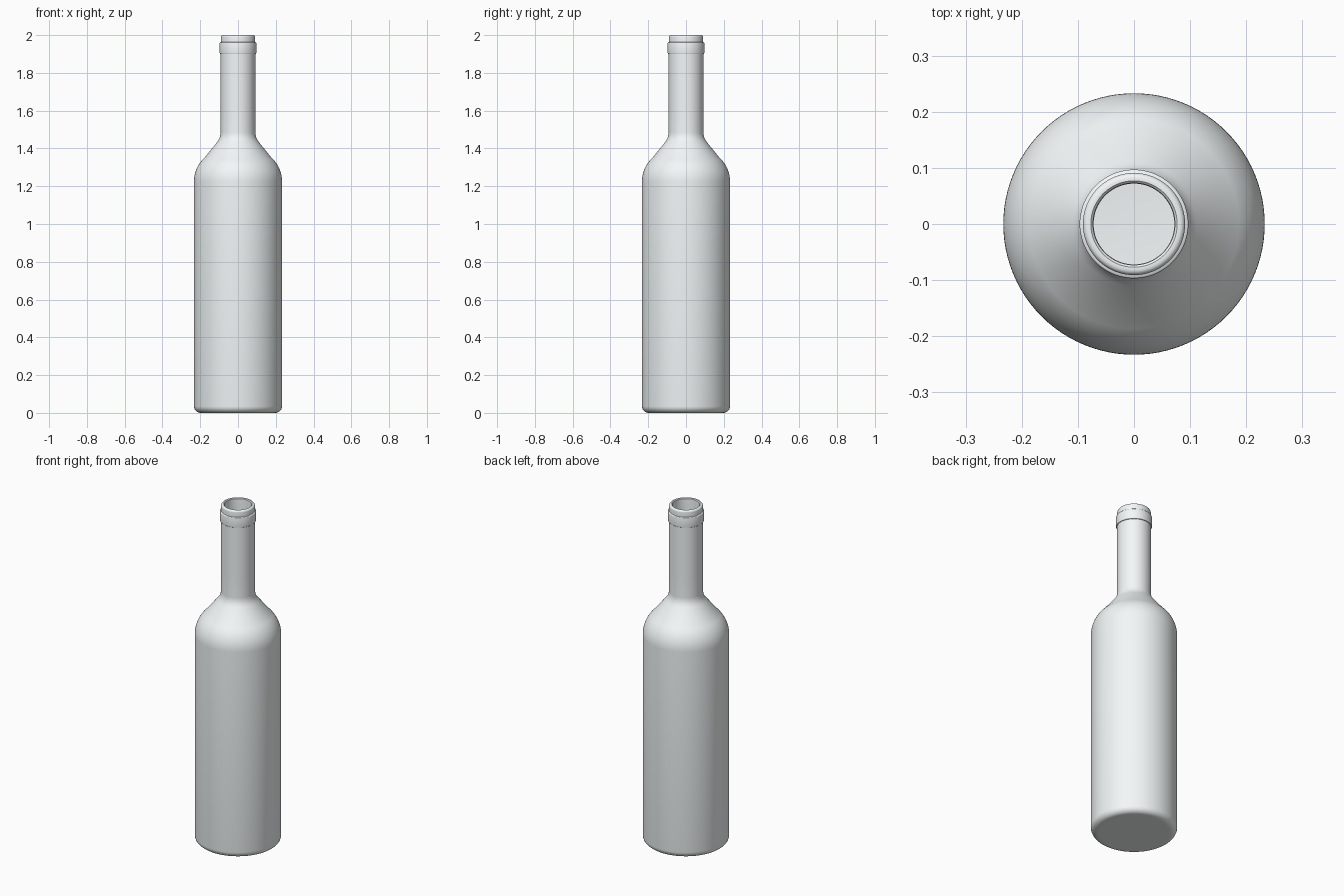
import bpy, bmesh, math

if "Cube" in bpy.data.objects:
    bpy.data.objects.remove(bpy.data.objects["Cube"])

SEGMENTS = 96


def lathe(name, profile, color):
    """Spin a (radius, height) profile around the z axis."""
    bm = bmesh.new()
    verts = [bm.verts.new((r, 0, z)) for r, z in profile]
    edges = [bm.edges.new(p) for p in zip(verts, verts[1:])]
    bmesh.ops.spin(bm, geom=verts + edges, cent=(0, 0, 0), axis=(0, 0, 1),
                   angle=2 * math.pi, steps=SEGMENTS, use_duplicate=False)
    bmesh.ops.remove_doubles(bm, verts=bm.verts, dist=1e-5)
    bmesh.ops.recalc_face_normals(bm, faces=bm.faces)
    mesh = bpy.data.meshes.new(name)
    bm.to_mesh(mesh)
    bm.free()
    obj = bpy.data.objects.new(name, mesh)
    bpy.context.collection.objects.link(obj)
    mat = bpy.data.materials.new(name + "_glass")
    mat.diffuse_color = color
    mat.use_nodes = True
    mat.node_tree.nodes["Principled BSDF"].inputs["Base Color"].default_value = mat.diffuse_color
    mesh.materials.append(mat)
    bpy.ops.object.select_all(action='DESELECT')
    obj.select_set(True)
    bpy.context.view_layer.objects.active = obj
    bpy.ops.object.shade_smooth_by_angle(angle=math.radians(40))
    return obj


def arc(cr, cz, radius, start, end, steps=6):
    """Points of an arc in the profile plane, angles in degrees."""
    angles = [math.radians(start + (end - start) * i / steps) for i in range(steps + 1)]
    return [(cr + radius * math.cos(a), cz + radius * math.sin(a)) for a in angles]


# Flat base and straight body
outer = [(0, 0), (0.18, 0)] + arc(0.198, 0.035, 0.035, -90, 0)
# Rounded shoulder flowing into the neck
outer += arc(0.063, 1.225, 0.17, 0, 48, 10)
outer += arc(0.172, 1.485, 0.08, 220, 180, 6)
# Neck, raised collar and rounded lip
outer += [(0.092, 1.6), (0.092, 1.9), (0.095, 1.901)]
outer += arc(0.093, 1.906, 0.004, -60, 0, 3) + arc(0.093, 1.958, 0.004, 0, 90, 3)
outer += [(0.091, 1.963)] + arc(0.081, 1.99, 0.01, 0, 90, 5) + [(0.077, 2.0), (0.073, 1.996)]

# Hollow inside
inner = [(0.072, 1.98), (0.072, 1.48), (0.082, 1.44)]
inner += arc(0.063, 1.225, 0.15, 48, 0, 8)
inner += arc(0.193, 0.045, 0.02, 0, -90, 4) + [(0, 0.025)]

lathe("bottle", outer + inner, (0.90, 0.94, 0.94, 1))
